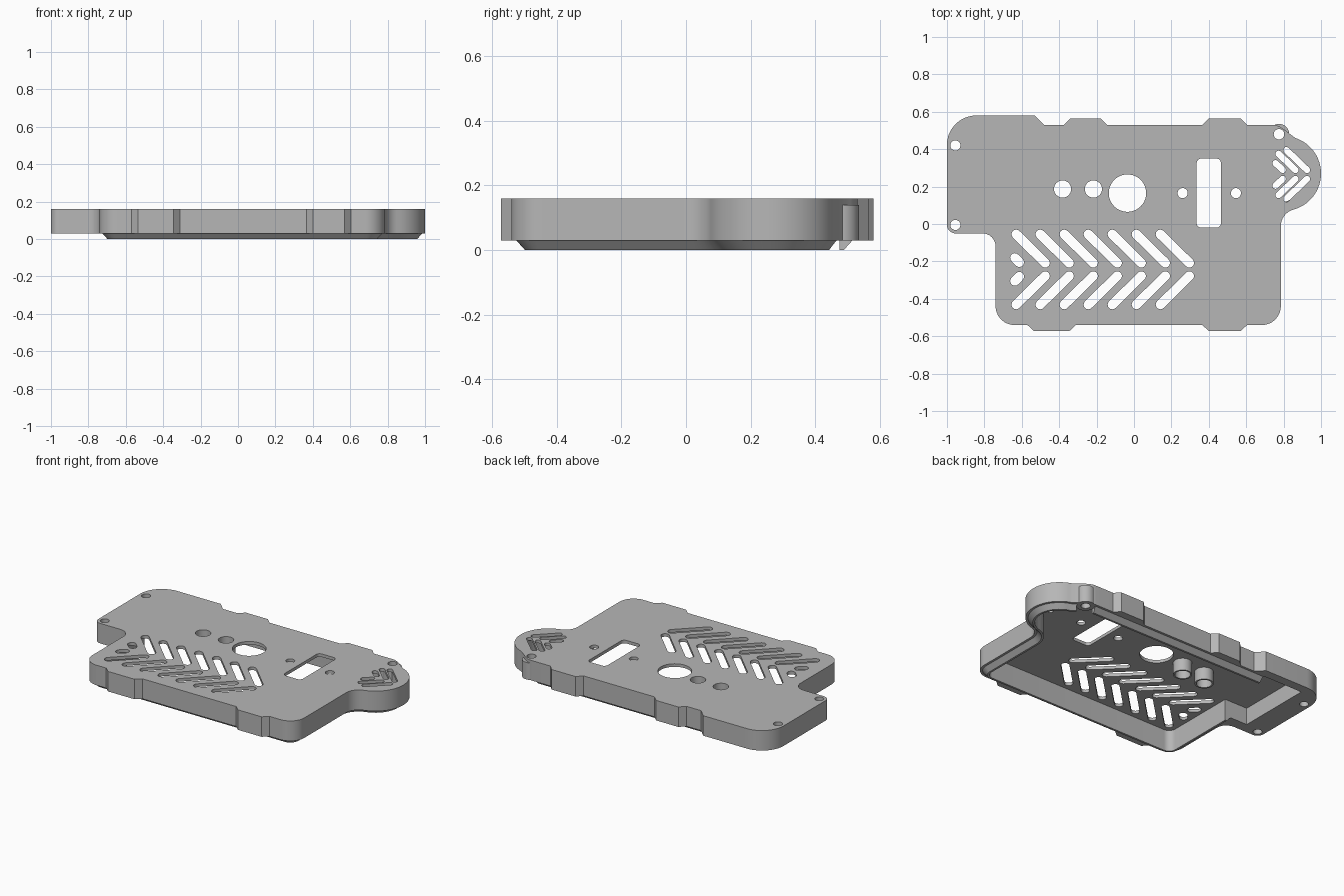
import bpy, bmesh
from math import sin, cos, tan, pi, radians
from mathutils import Vector

if "Cube" in bpy.data.objects:
    bpy.data.objects.remove(bpy.data.objects["Cube"])

TOP, FLOOR, RIM = 0.16, 0.14, 0.03   # outer top, pocket ceiling, lower rim

grey = bpy.data.materials.new("plain_grey")
grey.use_nodes = True
grey.diffuse_color = (0.47, 0.47, 0.47, 1)
grey.node_tree.nodes["Principled BSDF"].inputs["Base Color"].default_value = (0.47, 0.47, 0.47, 1)


def rounded(corners, steps=8):
    """Turn (x, y, radius) corners into a filleted point list."""
    out, n = [], len(corners)
    for i, c in enumerate(corners):
        p = Vector(c[:2])
        r = c[2] if len(c) > 2 else 0
        if not r:
            out.append(p)
            continue
        a = (Vector(corners[i - 1][:2]) - p).normalized()
        b = (Vector(corners[(i + 1) % n][:2]) - p).normalized()
        half = a.angle(b) / 2
        mid = p + (a + b).normalized() * (r / sin(half))
        t = r / tan(half)
        s, e = p + a * t - mid, p + b * t - mid
        out += [mid + s.lerp(e, k / steps).normalized() * r for k in range(steps + 1)]
    return out


def inset(path, d):
    """Offset an open clockwise path to its right-hand side."""
    out = []
    for i, p in enumerate(path):
        a = (p - path[i - 1]).normalized() if i else None
        b = (path[i + 1] - p).normalized() if i < len(path) - 1 else None
        a, b = a or b, b or a
        na, nb = Vector((a.y, -a.x)), Vector((b.y, -b.x))
        m = (na + nb).normalized()
        out.append(p + m * (d / m.dot(na)))
    return out


def disc(x, y, r, n=32):
    return [Vector((x + r * cos(2 * pi * k / n), y + r * sin(2 * pi * k / n))) for k in range(n)]


def slot(x0, y0, x1, y1, r, n=8):
    a, b = Vector((x0, y0)), Vector((x1, y1))
    d = (b - a).normalized() * r
    s = Vector((-d.y, d.x))
    arc = [(cos(pi * k / n), sin(pi * k / n)) for k in range(n + 1)]
    return [b - s * c + d * q for c, q in arc] + [a + s * c - d * q for c, q in arc]


def make(name, bm):
    bmesh.ops.recalc_face_normals(bm, faces=bm.faces)
    me = bpy.data.meshes.new(name)
    bm.to_mesh(me)
    bm.free()
    me.materials.append(grey)
    ob = bpy.data.objects.new(name, me)
    bpy.context.collection.objects.link(ob)
    return ob


def prism(name, loops, z0, z1):
    bm = bmesh.new()
    for pts in loops:
        f = bm.faces.new([bm.verts.new((p.x, p.y, z0)) for p in pts])
        ext = bmesh.ops.extrude_face_region(bm, geom=[f], use_keep_orig=True)
        for v in ext["geom"]:
            if isinstance(v, bmesh.types.BMVert):
                v.co.z = z1
    return make(name, bm)


def cut(ob, *cutters):
    """Subtract the cutters, then discard them."""
    for c in cutters:
        m = ob.modifiers.new("cut", 'BOOLEAN')
        m.operation, m.solver, m.object = 'DIFFERENCE', 'EXACT', c
    dg = bpy.context.evaluated_depsgraph_get()
    me = bpy.data.meshes.new_from_object(ob.evaluated_get(dg))
    ob.modifiers.clear()
    ob.data = me
    for c in cutters:
        bpy.data.objects.remove(c)
    return ob


def tube(name, x, y, r_out, r_in, z0, z1):
    return cut(prism(name, [disc(x, y, r_out)], z0, z1),
               prism("bore", [disc(x, y, r_in)], z0 - 0.02, z1 + 0.02))


def tab(x0, x1, base, tip):
    """Shallow trapezoid bump along an edge."""
    s = 0.035 if x1 > x0 else -0.035
    return [(x0, base), (x0 + s, tip), (x1 - s, tip), (x1, base)]


# Outline pieces, clockwise
nose = [(0.8 + 0.2 * cos(radians(a)), 0.27 + 0.2 * sin(radians(a))) for a in range(72, -73, -6)]
right_end = [(0.77, 0.53, 0.1)] + nose + [(0.785, 0.055, 0.09), (0.785, -0.54, 0.1)]
outline = rounded(
    [(-1, 0.58, 0.155), (-0.53, 0.58), (-0.48, 0.53)]
    + tab(-0.375, -0.145, 0.53, 0.565) + tab(0.365, 0.605, 0.53, 0.565)
    + right_end
    + tab(0.605, 0.365, -0.54, -0.572) + tab(-0.31, -0.57, -0.54, -0.572)
    + [(-0.74, -0.54, 0.1), (-0.74, -0.05, 0.07), (-1, -0.05, 0.045)])
core = rounded([(-0.56, 0.53)] + right_end + [(-0.74, -0.54, 0.1), (-0.74, 0.02)])
WALL = 0.055
pocket = inset(core, WALL) + rounded([(-0.85, 0.02), (-0.85, 0.52), (-0.56, 0.52)])

# Openings
holes = [disc(-0.955, 0.42, 0.027), disc(-0.955, -0.005, 0.027), disc(0.775, 0.48, 0.028),
         disc(-0.382, 0.187, 0.046), disc(-0.217, 0.187, 0.046), disc(-0.035, 0.165, 0.1, 48),
         disc(0.26, 0.165, 0.027), disc(0.545, 0.165, 0.027),
         rounded([(0.335, 0.35, 0.025), (0.465, 0.35, 0.025),
                  (0.465, -0.02, 0.025), (0.335, -0.02, 0.025)])]
vents = []
for side in (1, -1):
    for k in range(7):
        x = -0.63 + 0.1285 * k
        vents.append(slot(x, -0.243 + side * 0.188, x + 0.155, -0.243 + side * 0.035, 0.025))
    vents.append(slot(-0.637, -0.243 + side * 0.062, -0.613, -0.243 + side * 0.038, 0.025))
    for x0, x1, h in ((0.815, 0.925, 0.13), (0.773, 0.863, 0.11), (0.757, 0.795, 0.06)):
        vents.append(slot(x0, 0.265 + side * h, x1, 0.265 + side * 0.024, 0.017))

# Shell: outer block, hollowed from below and pierced
cut(prism("cover_shell", [outline], RIM, TOP),
    prism("pocket_cutter", [pocket], -0.02, FLOOR),
    prism("hole_cutter", holes, -0.02, TOP + 0.02),
    prism("vent_cutter", vents, FLOOR - 0.02, TOP + 0.02))

# Lip: tapered strip swept along the main outline under the rim
bm = bmesh.new()
section = ((0.015, RIM), (0.042, 0), (WALL, 0), (WALL, RIM))
rows = [[bm.verts.new((p.x, p.y, z)) for p in inset(core, d)] for d, z in section]
for i in range(4):
    a, b = rows[i], rows[(i + 1) % 4]
    for j in range(len(a) - 1):
        bm.faces.new((a[j], a[j + 1], b[j + 1], b[j]))
for end in (0, -1):
    bm.faces.new([r[end] for r in rows])
cut(make("lower_lip", bm), prism("notch_cutter", [disc(0.775, 0.48, 0.055)], -0.02, 0.06))

# Bosses under the top plate
tube("screw_boss", 0.775, 0.48, 0.055, 0.028, RIM, FLOOR)
for name, x in (("left_button_guide", -0.217), ("right_button_guide", -0.382)):
    tube(name, x, 0.187, 0.056, 0.046, 0.06, FLOOR)

# Smooth curved walls, keep edges sharp
bpy.ops.object.select_all(action='DESELECT')
for ob in bpy.context.scene.objects:
    if ob.type == 'MESH' and grey.name in ob.data.materials:
        ob.select_set(True)
        bpy.context.view_layer.objects.active = ob
bpy.ops.object.shade_smooth_by_angle(angle=radians(30))
